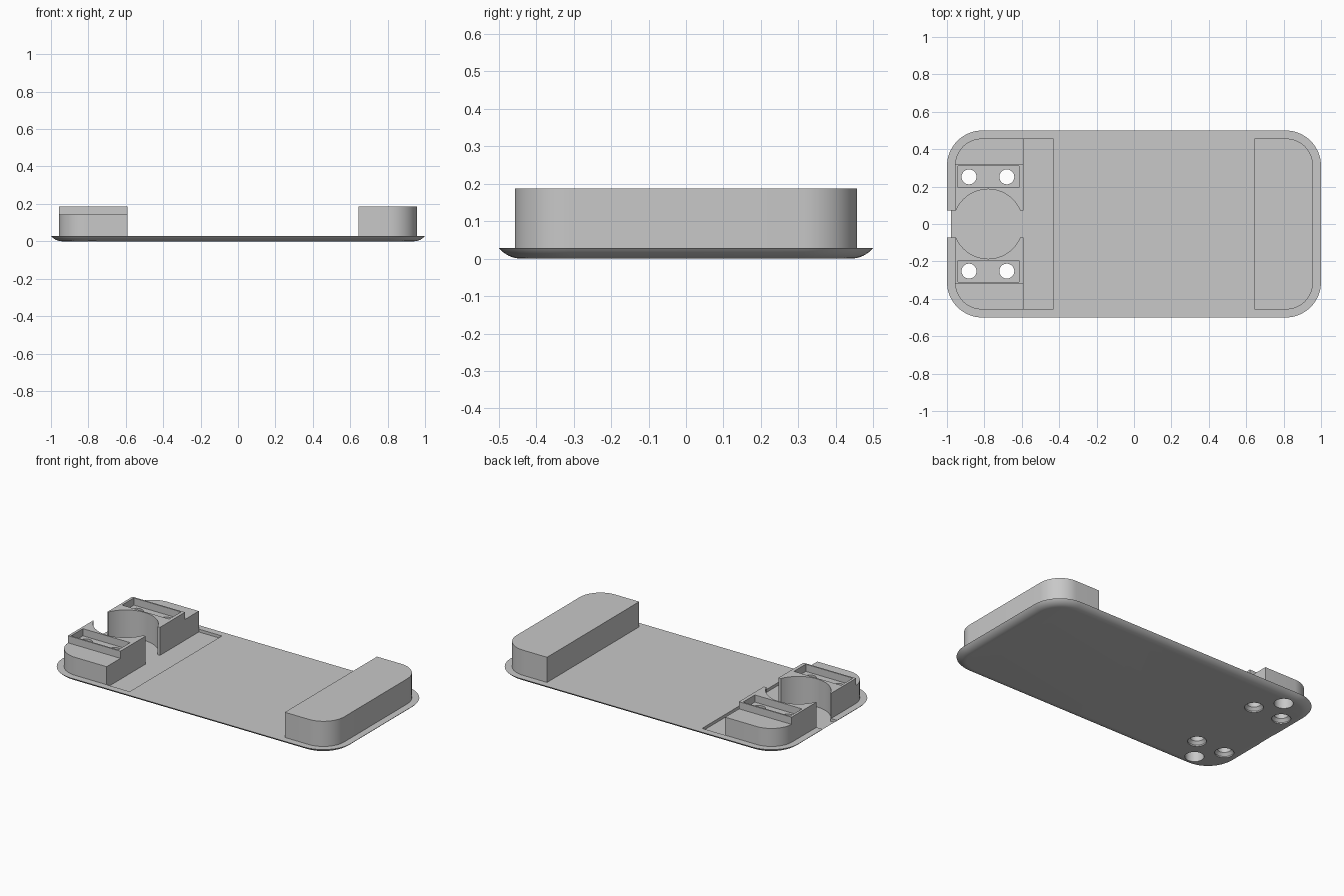
import bpy, bmesh, math

if "Cube" in bpy.data.objects:
    bpy.data.objects.remove(bpy.data.objects["Cube"])

grey = bpy.data.materials.new("plain_grey")
grey.diffuse_color = (0.58, 0.58, 0.58, 1)
grey.use_nodes = True
grey.node_tree.nodes["Principled BSDF"].inputs["Base Color"].default_value = grey.diffuse_color


def arc(cx, cy, r, a0, a1, n):
    """Points along an arc, angles in degrees."""
    return [(cx + r * math.cos(math.radians(a0 + (a1 - a0) * i / n)),
             cy + r * math.sin(math.radians(a0 + (a1 - a0) * i / n))) for i in range(n + 1)]


def rounded(x0, x1, y, left, right):
    """Rectangle outline symmetric in y; left and right corner radii (0 = square)."""
    pts = []
    for x, s, r, a in ((x1, -1, right, 270), (x1, 1, right, 0), (x0, 1, left, 90), (x0, -1, left, 180)):
        if r:
            cx = x - r if x == x1 else x + r
            pts += arc(cx, s * (y - r), r, a, a + 90, 16)
        else:
            pts.append((x, s * y))
    return pts


def loft(name, rings):
    """Closed solid through (outline, z) rings, ordered from bottom to top."""
    bm = bmesh.new()
    loops = [[bm.verts.new((x, y, z)) for x, y in outline] for outline, z in rings]
    n = len(loops[0])
    bm.faces.new(loops[0][::-1])
    bm.faces.new(loops[-1])
    for a, b in zip(loops, loops[1:]):
        for i in range(n):
            j = (i + 1) % n
            bm.faces.new((a[i], a[j], b[j], b[i]))
    me = bpy.data.meshes.new(name)
    bm.to_mesh(me)
    bm.free()
    ob = bpy.data.objects.new(name, me)
    bpy.context.collection.objects.link(ob)
    me.materials.append(grey)
    return ob


def box(x0, x1, y0, y1, z0, z1):
    o = [(x0, y0), (x1, y0), (x1, y1), (x0, y1)]
    return loft("box_tool", [(o, z0), (o, z1)])


def circle(x, y, r, n):
    return arc(x, y, r, 0, 360, n)[:-1]


def combine(body, tool, op):
    m = body.modifiers.new("cut", 'BOOLEAN')
    m.operation, m.solver, m.object = op, 'EXACT', tool
    bpy.context.view_layer.objects.active = body
    bpy.ops.object.modifier_apply(modifier=m.name)
    bpy.data.objects.remove(tool)


TOP, FLOOR, STEP, HIGH = 0.029, 0.011, 0.142, 0.187

# Thin base plate with a curved underside rim
theta = 2 * math.atan(TOP / 0.06)
R = 0.06 / math.sin(theta)
rings = []
for i in range(9):
    t = theta * i / 8
    d = 0.06 - R * math.sin(t)
    rings.append((rounded(-1 + d, 1 - d, 0.5 - d, 0.19 - d, 0.19 - d), R * (1 - math.cos(t))))
body = loft("base_with_end_blocks", rings)

# End blocks
left_block = rounded(-0.957, -0.52, 0.457, 0.145, 0)
combine(body, loft("left_block", [(left_block, 0.02), (left_block, HIGH)]), 'UNION')
right_block = rounded(0.645, 0.957, 0.457, 0, 0.145)
combine(body, loft("right_block", [(right_block, 0.02), (right_block, HIGH)]), 'UNION')

# Shallow recess, open channel and round bay between the two halves
combine(body, box(-0.592, -0.432, -0.457, 0.457, FLOOR, 0.3), 'DIFFERENCE')
combine(body, box(-1.1, -0.55, -0.072, 0.072, FLOOR, 0.3), 'DIFFERENCE')
bay = circle(-0.78, 0, 0.186, 64)
combine(body, loft("bay", [(bay, FLOOR), (bay, 0.3)]), 'DIFFERENCE')

for s in (-1, 1):
    # Lower outer step and screw slot
    y0, y1 = sorted((s * 0.32, s * 0.6))
    combine(body, box(-1.1, -0.5, y0, y1, STEP, 0.3), 'DIFFERENCE')
    y0, y1 = sorted((s * 0.194, s * 0.311))
    combine(body, box(-0.941, -0.614, y0, y1, STEP, 0.3), 'DIFFERENCE')
    # Screw holes, countersunk from below
    for x in (-0.882, -0.68):
        prof = ((0.055, -0.01), (0.055, 0.008), (0.04, 0.026), (0.04, 0.3))
        hole = [(circle(x, s * 0.252, r, 32), z) for r, z in prof]
        combine(body, loft("screw_hole", hole), 'DIFFERENCE')
    # Blind round pocket from below
    pocket = circle(-0.78, s * 0.395, 0.055, 32)
    combine(body, loft("pocket", [(pocket, -0.05), (pocket, 0.1)]), 'DIFFERENCE')

# One flat material, smooth curves with crisp edges
body.data.materials.clear()
body.data.materials.append(grey)
for p in body.data.polygons:
    p.material_index = 0
bpy.context.view_layer.objects.active = body
body.select_set(True)
bpy.ops.object.shade_smooth_by_angle(angle=math.radians(25))
